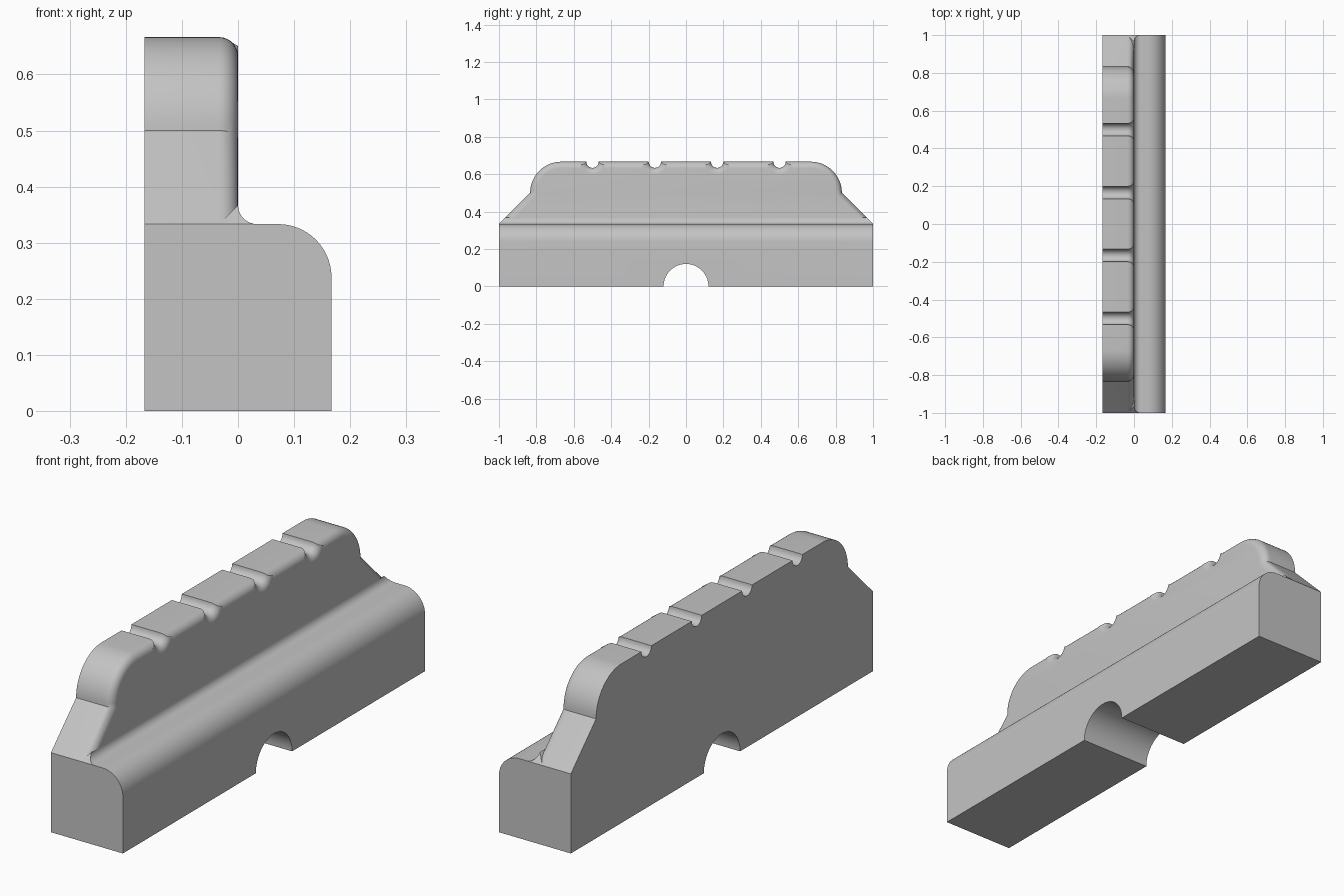
import bpy, bmesh
from math import sin, cos, pi, radians

cube = bpy.data.objects.get("Cube")
if cube:
    bpy.data.objects.remove(cube, do_unlink=True)

W = 1 / 6       # half width of the base, also the shoulder radius
T = 1 / 3       # height of the base
R = 0.034       # radius of the wall edge and the fillet
BACK, TOP = -W, 2 * T

grey = bpy.data.materials.new("plain grey")
grey.use_nodes = True
colour = (0.55, 0.55, 0.55, 1)
grey.diffuse_color = colour
grey.node_tree.nodes["Principled BSDF"].inputs["Base Color"].default_value = colour


def arc(cx, cy, r, start, end, n):
    """Points on an arc, angles in degrees."""
    angles = [radians(start + (end - start) * i / n) for i in range(n + 1)]
    return [(cx + r * cos(a), cy + r * sin(a)) for a in angles]


def prism(name, points, place, start, end, round_edge=0):
    """Extrude a 2D outline from start to end, optionally rounding the end rim."""
    bm = bmesh.new()
    near = [bm.verts.new(place(a, b, start)) for a, b in points]
    far = [bm.verts.new(place(a, b, end)) for a, b in points]
    n = len(points)
    bm.faces.new(near)
    cap = bm.faces.new(far)
    for i in range(n):
        j = (i + 1) % n
        bm.faces.new((near[i], near[j], far[j], far[i]))
    bmesh.ops.recalc_face_normals(bm, faces=bm.faces[:])
    if round_edge:
        bmesh.ops.bevel(bm, geom=list(cap.edges), offset=round_edge, segments=7,
                        profile=0.5, affect='EDGES', clamp_overlap=False)
    mesh = bpy.data.meshes.new(name)
    bm.to_mesh(mesh)
    bm.free()
    mesh.materials.append(grey)
    obj = bpy.data.objects.new(name, mesh)
    bpy.context.collection.objects.link(obj)
    return obj


def combine(obj, other, operation):
    """Apply a boolean and remove the helper."""
    mod = obj.modifiers.new("join", 'BOOLEAN')
    mod.operation, mod.object, mod.solver = operation, other, 'EXACT'
    bpy.context.view_layer.objects.active = obj
    bpy.ops.object.modifier_apply(modifier=mod.name)
    bpy.data.objects.remove(other, do_unlink=True)


def along_x(y, z, x):
    return (x, y, z)


def along_y(x, z, y):
    return (x, y, z)


# Base section with rounded shoulder and fillet against the wall
S = 0.095
section = [(BACK, 0), (W, 0)]
section += arc(W - S, T - S, S, 0, 90, 14)
section += arc(R, T + R, R, 270, 180, 8)
section += [(-R, T)]
section += [(BACK, T)]
body = prism("notched_block", section, along_y, -1, 1)

# Trim the fillet to the sloping ends
slope = [(-1.2, -0.1), (1.2, -0.1), (1.2, T - 0.2), (0.8, T + 0.2),
         (-0.8, T + 0.2), (-1.2, T - 0.2)]
combine(body, prism("slope_trim", slope, along_x, -0.3, 0.3), 'INTERSECT')

# Wall outline: sloping ends, rounded shoulders, four round notches
outline = [(-1, 0.22), (1, 0.22), (1, T)]
outline += arc(4 * W, 0.5, W, 0, 90, 16)
for y in (0.5, W, -W, -0.5):
    outline += arc(y, TOP, 0.033, 0, -180, 12)
outline += arc(-4 * W, 0.5, W, 90, 180, 16)
outline += [(-1, T)]
combine(body, prism("wall", outline, along_x, BACK, 0, R), 'UNION')

# Half-round tunnel through the bottom
tunnel = arc(0, 0, 0.12, 0, 180, 28) + [(-0.12, -0.1), (0.12, -0.1)]
combine(body, prism("tunnel_cutter", tunnel, along_x, -0.3, 0.3), 'DIFFERENCE')

# Clean up coplanar seams and shade
bm = bmesh.new()
bm.from_mesh(body.data)
bmesh.ops.remove_doubles(bm, verts=bm.verts[:], dist=0.0002)
bmesh.ops.dissolve_limit(bm, angle_limit=radians(0.5), verts=bm.verts[:], edges=bm.edges[:])
bm.to_mesh(body.data)
bm.free()
bpy.ops.object.select_all(action='DESELECT')
body.select_set(True)
bpy.context.view_layer.objects.active = body
bpy.ops.object.shade_smooth_by_angle(angle=radians(30))
